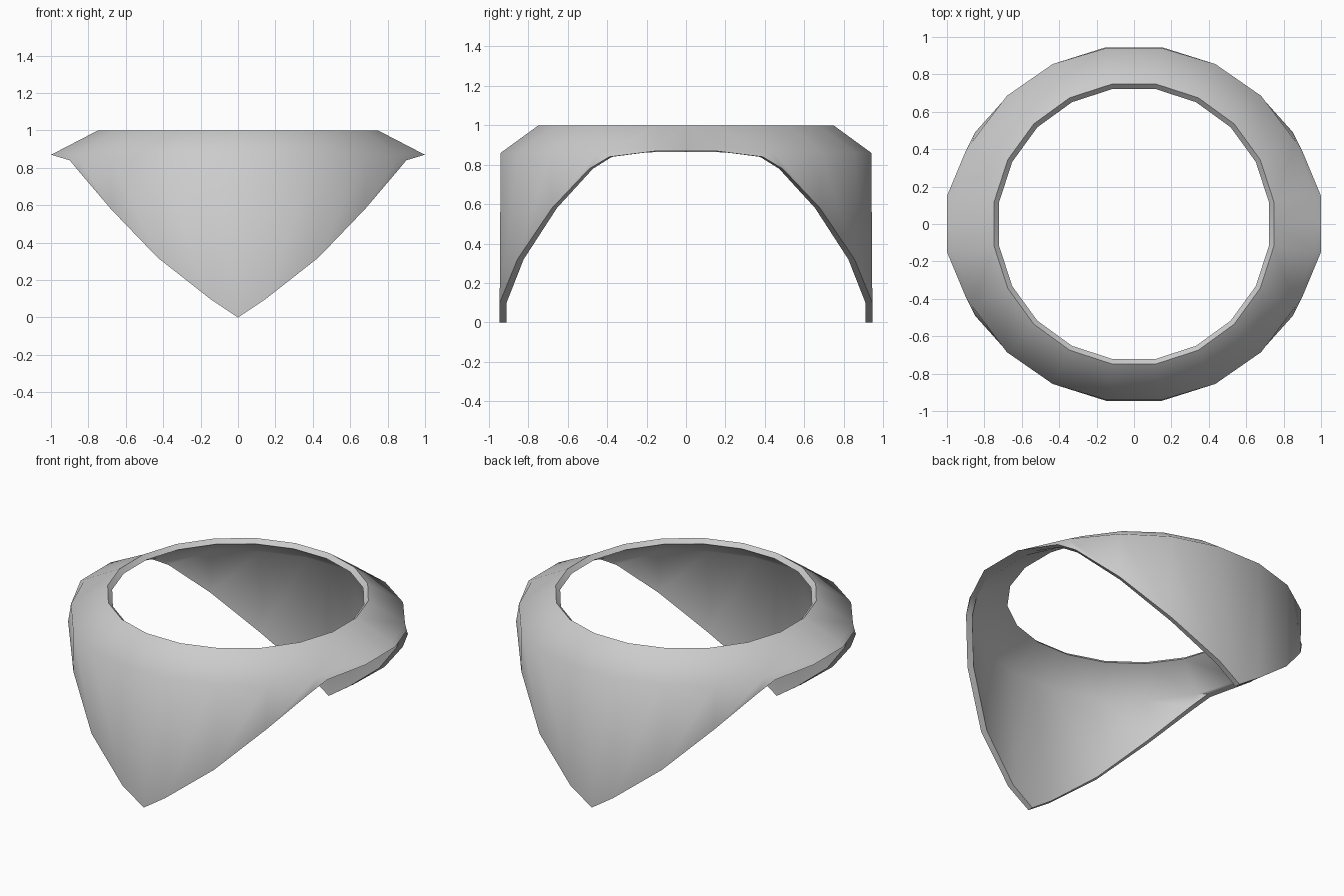
import bpy, bmesh, math

if "Cube" in bpy.data.objects:
    bpy.data.objects.remove(bpy.data.objects["Cube"])

# One quarter of the cowl, from the side (x axis) round to the front/back point (y axis).
# Hanging hem: dips from the high sides to the point
hem = [(1, 0, .87), (1, .15, .87), (.9, .39, .84), (.85, .49, .78), (.68, .68, .58),
       (.43, .855, .32), (.15, .945, .1), (0, .945, 0)]
# Shoulder fold
fold = [(.97, 0, .885), (.97, .15, .885), (.865, .44, .868), (.865, .44, .868),
        (.68, .685, .862), (.435, .855, .86), (.15, .94, .86), (0, .94, .86)]


def neck_ring(flat, z):
    """Quarter of a 20-sided ring with flats on both axes."""
    r = flat / math.cos(math.radians(9))
    pts = [(r * math.cos(math.radians(a)), r * math.sin(math.radians(a)), z)
           for a in (9, 27, 27, 45, 63, 81)]
    return [(flat, 0, z)] + pts + [(0, flat, z)]


def inset(ring, factor, drop):
    return [(x * factor, y * factor, z - drop) for x, y, z in ring]


# Closed cross-section: outside going down, inside coming back up
rings = [neck_ring(.748, 1), fold, hem,
         inset(hem, .963, 0), inset(fold, .96, .02), neck_ring(.722, .975)]

bm = bmesh.new()
grid = [[bm.verts.new(p) for p in ring] for ring in rings]
for i in range(len(grid)):
    a, b = grid[i], grid[(i + 1) % len(grid)]
    for j in range(len(a) - 1):
        bm.faces.new((a[j], b[j], b[j + 1], a[j + 1]))
bmesh.ops.remove_doubles(bm, verts=bm.verts[:], dist=1e-4)

# Mirror to all four quarters
for axis in range(2):
    geom = bm.verts[:] + bm.edges[:] + bm.faces[:]
    new = bmesh.ops.duplicate(bm, geom=geom)["geom"]
    for v in new:
        if isinstance(v, bmesh.types.BMVert):
            v.co[axis] *= -1
    bmesh.ops.reverse_faces(bm, faces=[f for f in new if isinstance(f, bmesh.types.BMFace)])
    bmesh.ops.remove_doubles(bm, verts=bm.verts[:], dist=1e-4)
bmesh.ops.recalc_face_normals(bm, faces=bm.faces[:])

mesh = bpy.data.meshes.new("cowl")
bm.to_mesh(mesh)
bm.free()
cowl = bpy.data.objects.new("cowl", mesh)
bpy.context.collection.objects.link(cowl)
bpy.context.view_layer.objects.active = cowl
cowl.select_set(True)
bpy.ops.object.shade_smooth_by_angle(angle=math.radians(62))
